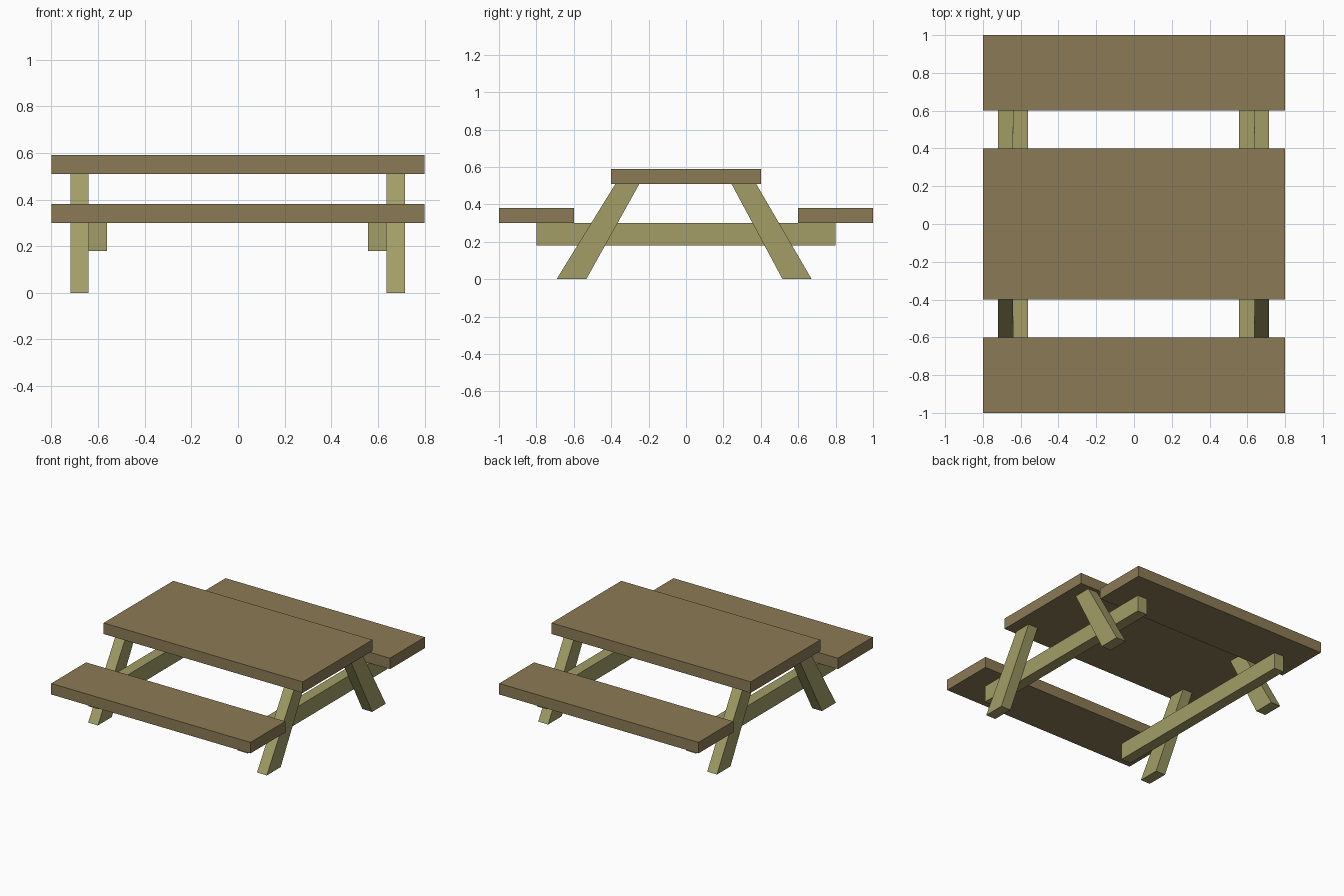
import bpy

if "Cube" in bpy.data.objects:
    bpy.data.objects.remove(bpy.data.objects["Cube"])


def material(name, rgb):
    m = bpy.data.materials.new(name)
    m.diffuse_color = (*rgb, 1)
    m.use_nodes = True
    m.node_tree.nodes["Principled BSDF"].inputs["Base Color"].default_value = m.diffuse_color
    return m


plank_wood = material("plank_wood", (0.26, 0.195, 0.09))
frame_wood = material("frame_wood", (0.36, 0.34, 0.135))


def prism(name, profile, x0, x1, mat):
    """Extrude a counter-clockwise (y, z) profile along x."""
    n = len(profile)
    verts = [(x, y, z) for x in (x0, x1) for y, z in profile]
    faces = [tuple(reversed(range(n))), tuple(range(n, 2 * n))]
    faces += [(i, (i + 1) % n, n + (i + 1) % n, n + i) for i in range(n)]
    mesh = bpy.data.meshes.new(name)
    mesh.from_pydata(verts, [], faces)
    mesh.materials.append(mat)
    obj = bpy.data.objects.new(name, mesh)
    bpy.context.collection.objects.link(obj)
    return obj


def rect(y0, y1, z0, z1):
    return [(y0, z0), (y1, z0), (y1, z1), (y0, z1)]


# Table top and the two benches
prism("table_top", rect(-0.4, 0.4, 0.51, 0.59), -0.8, 0.8, plank_wood)
prism("front_bench", rect(-1.0, -0.6, 0.30, 0.38), -0.8, 0.8, plank_wood)
prism("back_bench", rect(0.6, 1.0, 0.30, 0.38), -0.8, 0.8, plank_wood)

# Slanted legs, slightly tapered towards the top
front_leg = [(-0.692, 0), (-0.533, 0), (-0.249, 0.51), (-0.377, 0.51)]
back_leg = [(0.516, 0), (0.672, 0), (0.375, 0.51), (0.243, 0.51)]

# Each end: a cross beam with the legs on its outer side
for side, leg_x, beam_x in (("left", (-0.719, -0.641), (-0.641, -0.562)),
                            ("right", (0.637, 0.716), (0.557, 0.637))):
    prism(side + "_cross_beam", rect(-0.8, 0.8, 0.18, 0.30), *beam_x, frame_wood)
    prism(side + "_front_leg", front_leg, *leg_x, frame_wood)
    prism(side + "_back_leg", back_leg, *leg_x, frame_wood)
